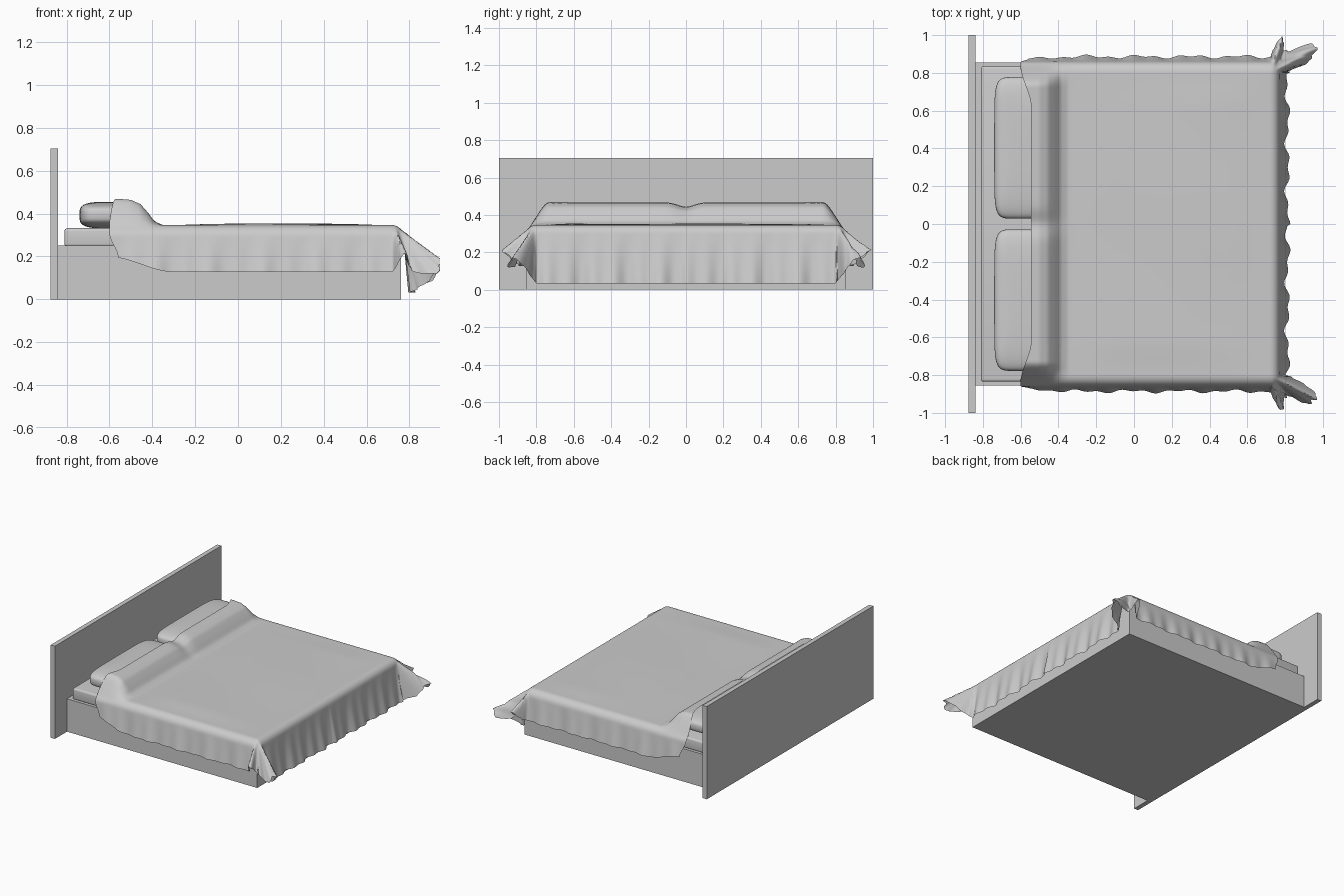
import bpy, bmesh, math
from math import sin, cos, pi, radians

if "Cube" in bpy.data.objects:
    bpy.data.objects.remove(bpy.data.objects["Cube"])


def smooth(a, b, x):
    t = max(0, min(1, (x - a) / (b - a)))
    return t * t * (3 - 2 * t)


def finish(name, bm, angle=None):
    me = bpy.data.meshes.new(name)
    bm.normal_update()
    bm.to_mesh(me)
    bm.free()
    ob = bpy.data.objects.new(name, me)
    bpy.context.collection.objects.link(ob)
    if angle:
        bpy.context.view_layer.objects.active = ob
        ob.select_set(True)
        bpy.ops.object.shade_smooth_by_angle(angle=radians(angle))
        ob.select_set(False)
    return ob


def box(name, x0, x1, y, z0, z1, bevel=0):
    bm = bmesh.new()
    bmesh.ops.create_cube(bm, size=1)
    for v in bm.verts:
        v.co = ((x0 + x1) / 2 + v.co.x * (x1 - x0), v.co.y * 2 * y,
                (z0 + z1) / 2 + v.co.z * (z1 - z0))
    if bevel:
        bmesh.ops.bevel(bm, geom=bm.edges[:], offset=bevel, segments=4,
                        profile=0.5, affect='EDGES')
    return finish(name, bm, 40 if bevel else None)


# Headboard, base and mattress
box("headboard", -0.875, -0.84, 1.0, 0, 0.705)
box("bed_base", -0.84, 0.76, 0.855, 0, 0.25)
box("mattress", -0.81, 0.735, 0.835, 0.245, 0.332, 0.014)


# Pillows: softened boxes
def power(v, e):
    return math.copysign(abs(v) ** e, v)


def pillow(name, cy):
    bm = bmesh.new()
    bmesh.ops.create_uvsphere(bm, u_segments=64, v_segments=32, radius=1)
    for v in bm.verts:
        lat = math.asin(max(-1, min(1, v.co.z)))
        lon = math.atan2(v.co.y, v.co.x)
        c = max(0, cos(lat)) ** 0.55
        v.co = (-0.59 + 0.15 * c * power(cos(lon), 0.3),
                cy + 0.375 * c * power(sin(lon), 0.3),
                0.393 + 0.062 * power(sin(lat), 0.55))
    finish(name, bm, 60)


pillow("pillow_left", 0.403)
pillow("pillow_right", -0.403)

# Blanket: a flat sheet draped over mattress and pillows
EX, EY = 0.72, 0.80            # where the overhang begins
FOOT, SIDE = 0.345, 0.255      # overhang lengths
LIFT = [(-0.7, .122), (-.56, .123), (-.5, .118), (-.455, .098), (-.42, .058),
        (-.39, .018), (-.35, 0), (2, 0)]


def lift(x):
    for (xa, a), (xb, b) in zip(LIFT, LIFT[1:]):
        if x <= xb:
            return a + (b - a) * max(0, x - xa) / (xb - xa)
    return 0


def drape(s, t):
    sy = 1 if t >= 0 else -1
    a, b = max(0, s - EX), max(0, abs(t) - EY)
    x, y = min(s, EX), min(abs(t), EY)
    # top surface, raised over pillows with a dip between them
    w = 1 - smooth(0.73, 0.85, abs(t))
    dip = 1 - 0.2 * math.exp(-(t / 0.06) ** 2)
    inner = (1 - smooth(0.5, 0.72, s)) * (1 - smooth(0.6, 0.8, y))
    z = 0.346 + lift(s) * w * dip + inner * smooth(-.35, -.1, s) * (
        0.005 + 0.003 * sin(5 * s + 3 * t) * cos(4 * t - 2 * s))
    r = math.hypot(a, b)
    if r == 0:
        return x, sy * y, z
    # rounded edge, then a nearly straight fall; flared folds at corners
    phi = math.atan2(b, a)
    k = sin(2 * phi)
    d = math.degrees(phi)
    fold = min(1, 2 * k) * (math.exp(-((d - 27) / 16) ** 2)
                            + math.exp(-((d - 73) / 13) ** 2) + 0.35 * k)
    r *= 1 - 0.2 * k
    tmax = radians(81 - 36 * fold)
    R = 0.05 + 0.01 * sin(phi)
    th = min(r / R, tmax)
    rest = max(0, r - R * tmax)
    out = R * sin(th) + rest * cos(tmax)
    down = R * (1 - cos(th)) + rest * sin(tmax)
    q = s * sin(phi) + t * cos(phi)
    out += rest * (0.035 * sin(23 * q + sy) + 0.03 * sin(51 * q + 2))
    return (x + out * cos(phi), sy * (y + out * sin(phi)), max(0.01, z - down))


NX, NY = 150, 170
bm = bmesh.new()
rows = []
for i in range(NX + 1):
    row = []
    for j in range(NY + 1):
        t = (EY + SIDE) * (2 * j / NY - 1)
        head = -0.545 - 0.055 * smooth(0.62, 0.84, abs(t)) \
            + 0.04 * smooth(0.9, EY + SIDE, abs(t))
        s = head + (EX + FOOT - head) * i / NX
        # the hem is pulled up beside the pillows
        if abs(t) > EY:
            f = 1 - 0.28 * (1 - smooth(-0.6, -0.3, s))
            t = math.copysign(EY + (abs(t) - EY) * f, t)
        row.append(bm.verts.new(drape(s, t)))
    rows.append(row)
for r0, r1 in zip(rows, rows[1:]):
    for j in range(NY):
        bm.faces.new((r0[j], r1[j], r1[j + 1], r0[j + 1]))
finish("blanket", bm, 70)
